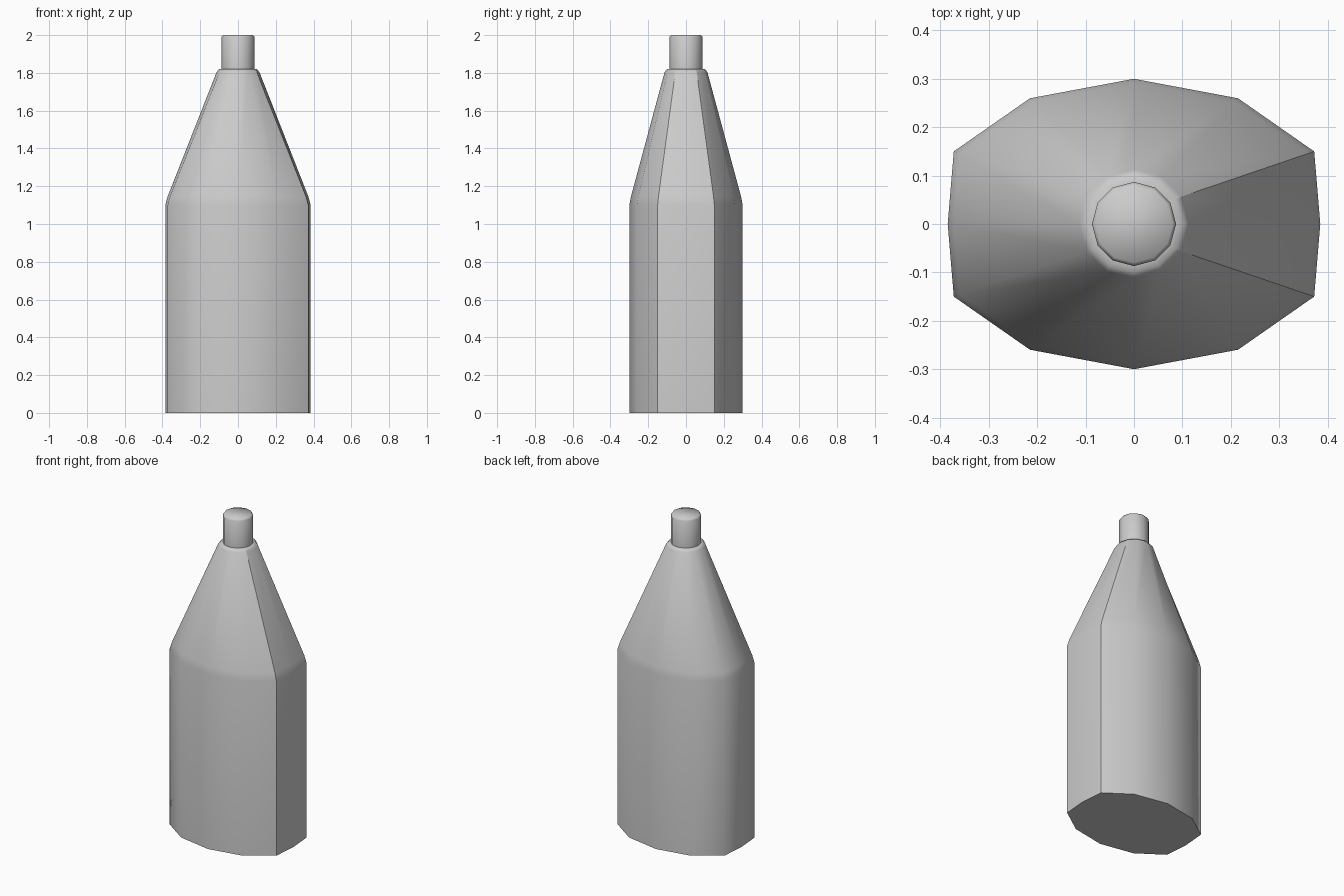
import bpy
import bmesh
from math import sin, cos, tau

SIDES = 12

cube = bpy.data.objects.get("Cube")
if cube:
    bpy.data.objects.remove(cube)

grey = bpy.data.materials.new("plain grey")
grey.use_nodes = True
colour = (0.6, 0.6, 0.6, 1)
grey.diffuse_color = colour
grey.node_tree.nodes["Principled BSDF"].inputs["Base Color"].default_value = colour


def circle(radius):
    return [(radius * cos(tau * i / SIDES), radius * sin(tau * i / SIDES))
            for i in range(SIDES)]


def flattened_oval():
    # Wide oval whose two ends are nearly flat
    return [(max(-0.385, min(0.385, 0.43 * x)), 0.3 * y) for x, y in circle(1)]


def blend(a, b, t):
    return [(p[0] + (q[0] - p[0]) * t, p[1] + (q[1] - p[1]) * t)
            for p, q in zip(a, b)]


def loft(name, sections, is_sharp):
    """Skin (outline, height) sections, cap both ends, keep chosen edges hard."""
    bm = bmesh.new()
    rings = [[bm.verts.new((x, y, z)) for x, y in outline]
             for outline, z in sections]
    for low, high in zip(rings, rings[1:]):
        for i in range(SIDES):
            j = (i + 1) % SIDES
            bm.faces.new((low[i], low[j], high[j], high[i]))
    bm.faces.new(rings[0][::-1])
    bm.faces.new(rings[-1])
    seams = {v for ring in rings for v in (ring[1], ring[-1])}
    for face in bm.faces:
        face.smooth = True
    for edge in bm.edges:
        a, b = edge.verts
        vertical = abs(a.co.z - b.co.z) > 0.001
        edge.smooth = not is_sharp(edge, vertical, a in seams and b in seams)
    mesh = bpy.data.meshes.new(name)
    bm.to_mesh(mesh)
    bm.free()
    mesh.materials.append(grey)
    obj = bpy.data.objects.new(name, mesh)
    bpy.context.collection.objects.link(obj)
    return obj


# Body and tapering shoulder, with hard creases beside the left end panel
oval, collar = flattened_oval(), circle(0.113)
loft("bottle_body",
     [(oval, 0), (oval, 1.1), (blend(oval, collar, 0.045), 1.145),
      (collar, 1.805), (circle(0.1), 1.82), (circle(0.08), 1.82)],
     lambda e, vertical, seam: (vertical and seam)
     or max(v.co.z for v in e.verts) < 0.01)

# Round neck with a softened top rim
loft("bottle_neck",
     [(circle(0.087), 1.81), (circle(0.087), 1.99), (circle(0.08), 2.0)],
     lambda e, vertical, seam: max(v.co.z for v in e.verts) < 1.82)
